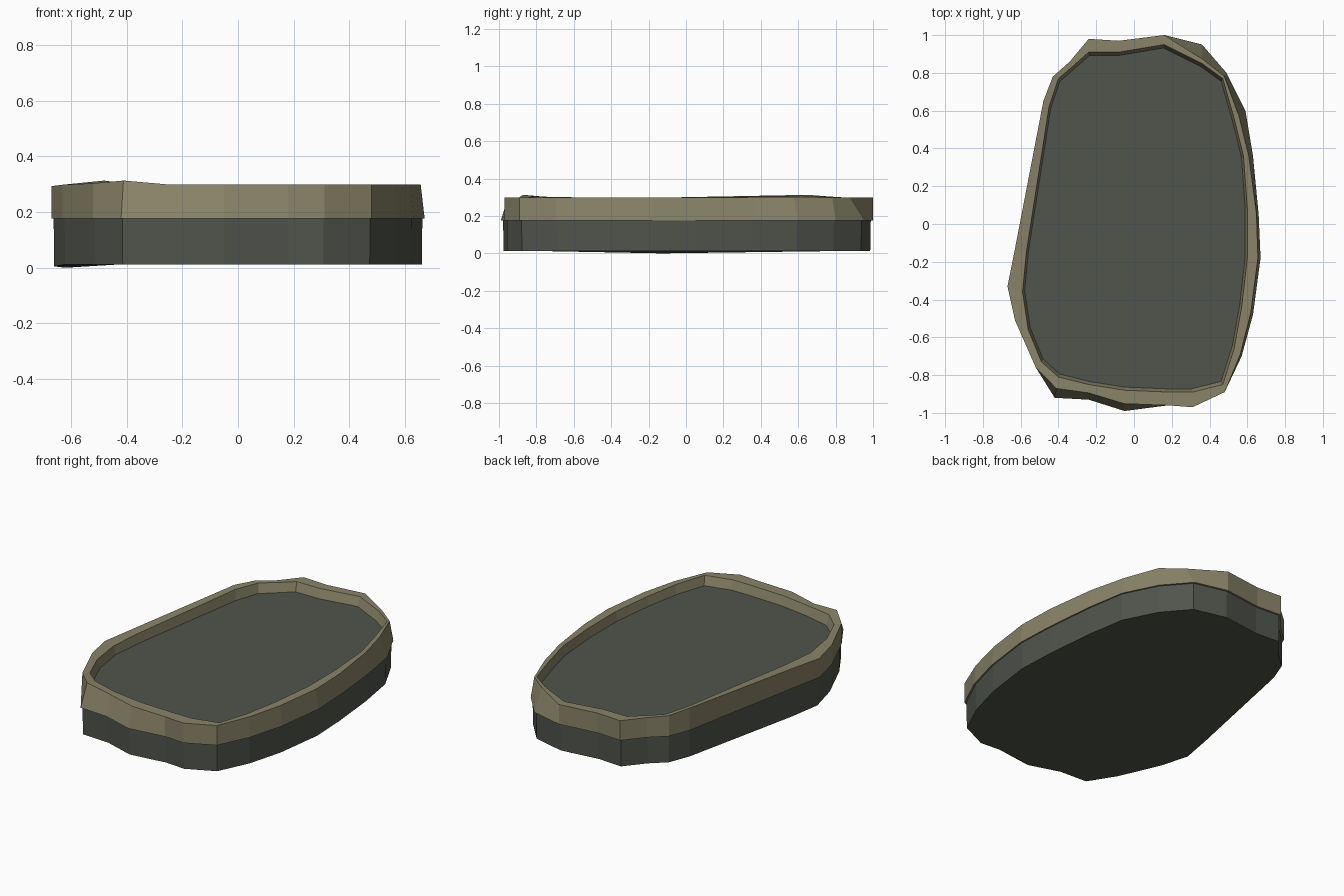
import bpy
import bmesh
from mathutils import Vector

cube = bpy.data.objects.get("Cube")
if cube:
    bpy.data.objects.remove(cube, do_unlink=True)


def make_material(name, colour):
    mat = bpy.data.materials.new(name)
    mat.use_nodes = True
    mat.diffuse_color = (*colour, 1)
    mat.node_tree.nodes["Principled BSDF"].inputs["Base Color"].default_value = (*colour, 1)
    return mat


trim = make_material("khaki trim", (0.25, 0.228, 0.138))
slate = make_material("dark slate", (0.08, 0.089, 0.072))

# Irregular outlines in hundredths, clockwise from the back left
OUTER = [(-24, 98), (-8, 97), (16, 100), (36, 95), (49, 80), (59, 60),
         (63, 36), (66, 5), (67, -18), (63, -48), (57, -70), (48, -89),
         (31, -97), (18, -96), (-5, -99), (-24, -93), (-42, -92), (-52, -76),
         (-63, -51), (-67, -33), (-63, -13), (-48, 65), (-43, 78), (-34, 86)]
INNER = [(-24, 91), (-8, 91), (16, 95), (36, 85), (47, 77), (53, 56),
         (58, 36), (60, 8), (60, -18), (57, -44), (53, -66), (47, -85),
         (31, -89), (19, -89), (-5, -88), (-24, -85), (-40, -81), (-49, -73),
         (-56, -56), (-59, -36), (-57, -15), (-45, 62), (-40, 77), (-33, 83)]
COUNT = len(OUTER)

# How far the top edge leans inward, and how far it rises, at chosen corners
LEAN = {3: 0.75, 4: 0.6, 5: 0.6, 6: 0.45, 7: 0.2, 8: 0.2, 9: 0.2, 10: 0.2,
        14: 0.35, 15: 0.45, 16: 0.45}
RISE = {16: 0.015, 17: 0.005, 19: -0.005, 21: 0.015, 22: 0.005}
SAG = {19: 0.007, 20: 0.012}


def ring(points, z, scale=1.0, offsets=None):
    offsets = offsets or {}
    return [Vector((x * scale / 100, y * scale / 100, z + offsets.get(i, 0)))
            for i, (x, y) in enumerate(points)]


def loft(name, rings, material, caps=False, loop=False):
    """Skin a stack of matching rings, either capped or closed into a band."""
    bm = bmesh.new()
    rows = [[bm.verts.new(p) for p in r] for r in rings]
    pairs = list(zip(rows, rows[1:]))
    if loop:
        pairs.append((rows[-1], rows[0]))
    for low, high in pairs:
        for i in range(COUNT):
            j = (i + 1) % COUNT
            bm.faces.new((low[i], low[j], high[j], high[i]))
    if caps:
        bm.faces.new(rows[0])
        bm.faces.new(rows[-1])
    bmesh.ops.recalc_face_normals(bm, faces=bm.faces)
    mesh = bpy.data.meshes.new(name)
    bm.to_mesh(mesh)
    bm.free()
    mesh.materials.append(material)
    obj = bpy.data.objects.new(name, mesh)
    bpy.context.collection.objects.link(obj)
    return obj


# Lower body with a slightly sagging underside
bottom = ring(OUTER, 0.012, 0.985, {i: -s for i, s in SAG.items()})
loft("lower_body", [bottom, ring(OUTER, 0.18, 0.988)], slate, caps=True)

# Raised rim: outer wall, uneven top edge and sloping inner wall
inner_top = ring(INNER, 0.298, 1.0, {i: r * 0.5 for i, r in RISE.items()})
outer_top = [Vector((*p.lerp(q, LEAN.get(i, 0)).xy, 0.298 + RISE.get(i, 0)))
             for i, (p, q) in enumerate(zip(ring(OUTER, 0), ring(INNER, 0)))]
loft("rim", [ring(OUTER, 0.177), outer_top, inner_top,
             ring(INNER, 0.24, 0.98), ring(INNER, 0.177, 0.98)], trim, loop=True)

# Recessed floor plate
loft("floor_panel", [ring(INNER, 0.235, 0.985), ring(INNER, 0.243, 0.985)],
     slate, caps=True)
